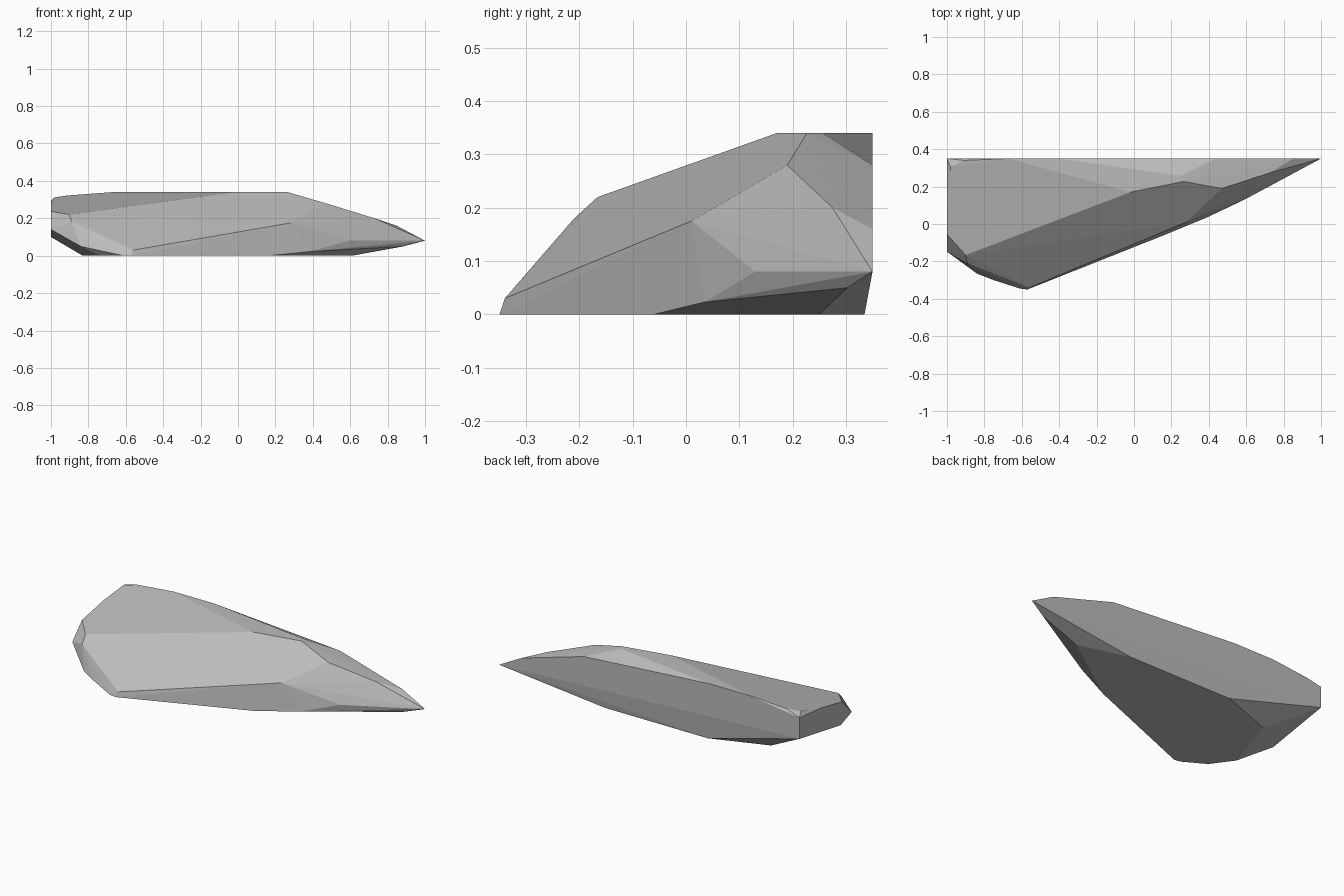
import bpy
import bmesh
import math

# Remove only the default cube
default_cube = bpy.data.objects.get("Cube")
if default_cube is not None:
    bpy.data.objects.remove(default_cube, do_unlink=True)


def make_material(name, colour):
    """Create one flat material for the viewport and for rendering."""
    material = bpy.data.materials.new(name)
    material.use_nodes = True
    material.diffuse_color = colour
    shader = material.node_tree.nodes["Principled BSDF"]
    shader.inputs["Base Color"].default_value = colour
    shader.inputs["Roughness"].default_value = 0.9
    return material


def level(height, outline):
    """Lift a flat outline of (x, y) corners to one height."""
    return [(x, y, height) for x, y in outline]


def wall(side, outline):
    """Stand an outline of (y, z) corners upright at one x position."""
    return [(side, y, z) for y, z in outline]


def convex_rock(name, corners, material):
    """Wrap the corners in a hull and merge coplanar triangles into facets."""
    shape = bmesh.new()
    for corner in corners:
        shape.verts.new(corner)
    hull = bmesh.ops.convex_hull(shape, input=shape.verts[:])
    leftovers = set(hull["geom_interior"]) | set(hull["geom_unused"])
    loose = [item for item in leftovers if isinstance(item, bmesh.types.BMVert)]
    bmesh.ops.delete(shape, geom=loose, context="VERTS")
    bmesh.ops.dissolve_limit(shape, angle_limit=math.radians(1),
                             verts=shape.verts[:], edges=shape.edges[:])
    bmesh.ops.recalc_face_normals(shape, faces=shape.faces[:])
    mesh = bpy.data.meshes.new(name)
    shape.to_mesh(mesh)
    shape.free()
    mesh.materials.append(material)
    rock = bpy.data.objects.new(name, mesh)
    bpy.context.scene.collection.objects.link(rock)
    return rock


# Flat crown of the rock
crown = level(.34, [(-.67, .35), (-.4, .35), (.25, .257), (.265, .227), (-.02, .17)])

# Flat base resting on the ground
base = level(0, [(-.57, -.35), (-.61, -.345), (-.74, -.27), (-.83, -.146),
                 (-.716, .213), (-.38, .335), (.304, .335), (.61, .25), (.16, -.06)])

# Blunt upright end
blunt_end = wall(-1, [(-.055, .237), (.15, .277), (.35, .295),
                      (.35, .168), (-.043, .1), (-.148, .14)])

# Chipped shoulders around the blunt end
shoulders = [(-.98, .305, .312), (-.91, .34, .322), (-.9, -.166, .22),
             (-.89, -.21, .18), (-.84, -.265, .05), (-.75, -.3, .03),
             (-.56, -.34, .03)]

# Faceted wedge running out to the sharp tip
wedge = [(.28, .01, .175), (.47, .19, .28), (.435, .35, .28),
         (.73, .275, .2), (.85, .35, .16), (.59, .13, .08),
         (.39, .035, .023), (.885, .303, .05), (1, .35, .08)]

stone_grey = make_material("stone grey", (.5, .5, .5, 1))
convex_rock("rock", crown + base + blunt_end + shoulders + wedge, stone_grey)
